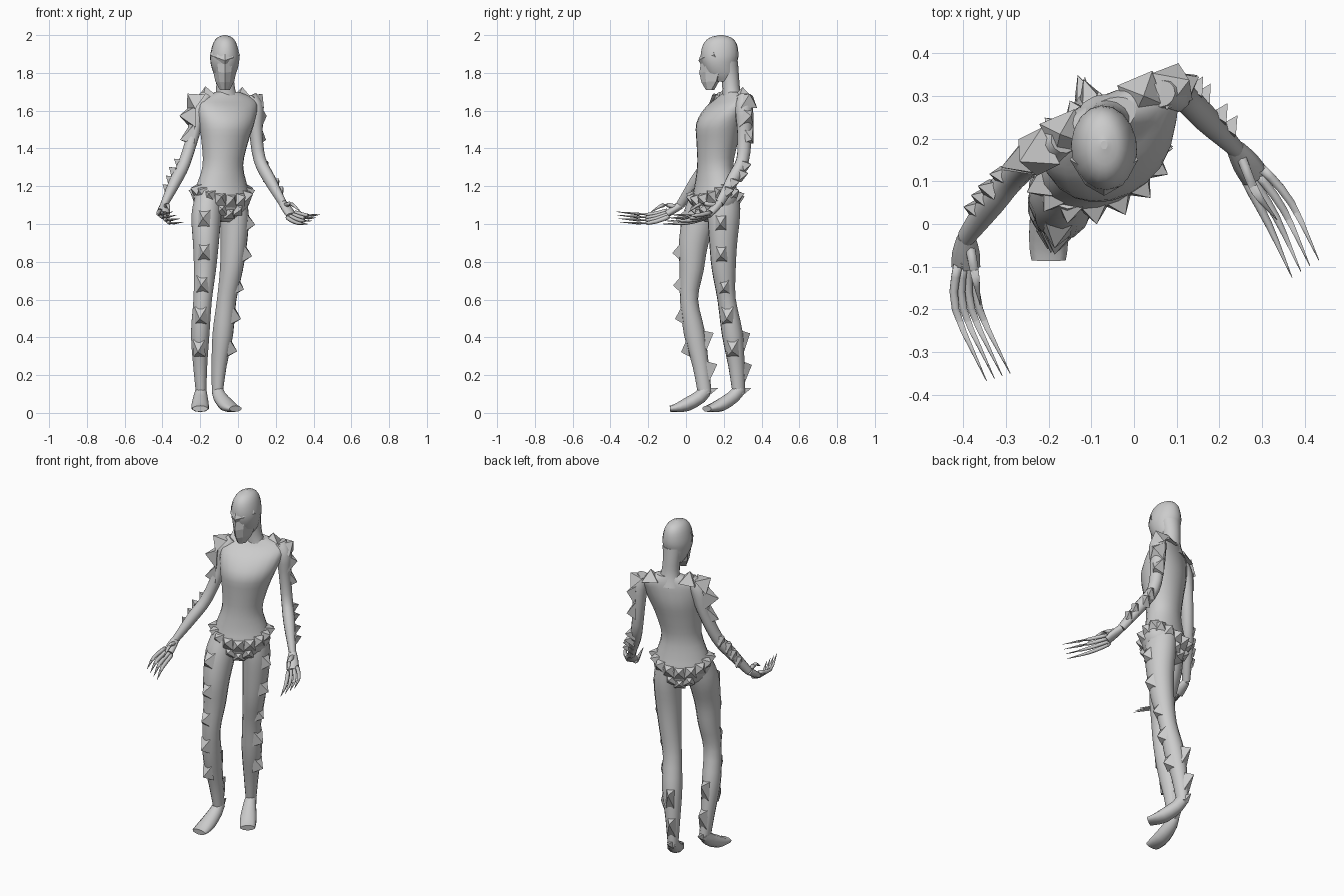
import bpy, bmesh, math
from mathutils import Vector as V


def add_mesh(name, verts, faces, smooth):
    bm = bmesh.new()
    vs = [bm.verts.new(v) for v in verts]
    for f in faces:
        bm.faces.new([vs[i] for i in f])
    bmesh.ops.recalc_face_normals(bm, faces=bm.faces[:])
    for f in bm.faces:
        f.smooth = smooth and len(f.verts) == 4
    me = bpy.data.meshes.new(name)
    bm.to_mesh(me)
    bm.free()
    ob = bpy.data.objects.new(name, me)
    bpy.context.scene.collection.objects.link(ob)
    return ob


def tube(name, secs, yaw=0, n=14, steps=3, flat=False, smooth=True):
    """Loft ellipses (x, y, z, half width, half depth); returns a surface lookup by z and angle."""
    k = [V(s) for s in secs]
    k = [k[0] * 2 - k[1]] + k + [k[-1] * 2 - k[-2]]
    path = []
    for p0, p1, p2, p3 in zip(k, k[1:], k[2:], k[3:]):
        for i in range(steps):
            t = i / steps
            path.append(0.5 * (2 * p1 + (p2 - p0) * t + (2 * p0 - 5 * p1 + 4 * p2 - p3) * t * t
                               + (3 * p1 - p0 - 3 * p2 + p3) * t ** 3))
    path.append(k[-2])
    ya = math.radians(yaw)
    right, front = V((math.cos(ya), math.sin(ya), 0)), V((math.sin(ya), -math.cos(ya), 0))
    frames = []
    for i, p in enumerate(path):
        d = path[min(i + 1, len(path) - 1)] - path[max(i - 1, 0)]
        t = V((0, 0, -1)) if flat else V(d[:3]).normalized()
        u = (right - t * right.dot(t)).normalized()
        f = t.cross(u)
        if f.dot(front) < 0:
            f = -f
        frames.append((V(p[:3]), u, f, max(p[3], .001), max(p[4], .001)))

    def at(fr, ang):
        c, u, f, a, b = fr
        return c + u * a * math.sin(ang) + f * b * math.cos(ang)

    verts = [at(fr, 2 * math.pi * j / n) for fr in frames for j in range(n)]
    faces = [(i * n + j, i * n + (j + 1) % n, (i + 1) * n + (j + 1) % n, (i + 1) * n + j)
             for i in range(len(frames) - 1) for j in range(n)]
    faces += [tuple(range(n)), tuple(range(len(verts) - n, len(verts)))]
    add_mesh(name, verts, faces, smooth)

    def surf(z, deg):
        c, u, f, a, b = min(frames, key=lambda q: abs(q[0].z - z))
        ang = math.radians(deg)
        nor = u * math.sin(ang) / a + f * math.cos(ang) / b
        return at((V((c.x, c.y, z)), u, f, a, b), ang), nor.normalized()
    return surf


def spikes(name, items):
    """Pyramids: (base point, direction, half width, half length, height, lift of the tip)."""
    verts, faces = [], []
    for p, d, w, l, h, lift in items:
        d = V(d).normalized()
        p = V(p) - d * .012
        ref = V((0, 0, 1)) if abs(d.z) < .8 else V((.39, -.92, 0))
        s = d.cross(ref).normalized()
        up = s.cross(d)
        o = len(verts)
        verts += [p - s * w - up * l, p + s * w - up * l, p + s * w + up * l, p - s * w + up * l,
                  p + d * (h + .012) + up * lift]
        faces += [(o, o + 1, o + 2, o + 3)] + [(o + i, o + (i + 1) % 4, o + 4) for i in range(4)]
    add_mesh(name, verts, faces, False)


def lerp(a, b, t):
    return V(a) * (1 - t) + V(b) * t


# torso, turned towards the front right
torso = tube("torso", [
    (-.08, .15, 1.01, .03, .05), (-.085, .155, 1.06, .12, .10), (-.085, .155, 1.13, .158, .115),
    (-.085, .155, 1.2, .142, .102), (-.08, .155, 1.31, .111, .092), (-.07, .165, 1.43, .127, .105),
    (-.06, .178, 1.53, .152, .117), (-.057, .208, 1.61, .17, .093), (-.055, .24, 1.66, .16, .06),
    (-.057, .25, 1.70, .065, .042)], yaw=26, n=20, flat=True)

# neck and skull
tube("neck", [(-.06, .25, 1.64, .075, .055), (-.065, .24, 1.71, .052, .047),
              (-.07, .232, 1.79, .05, .048), (-.07, .22, 1.86, .06, .055)], n=14, flat=True)
tube("head", [(-.07, .185, 2.0, .008, .01), (-.07, .183, 1.985, .042, .06), (-.07, .18, 1.95, .064, .09),
              (-.07, .178, 1.89, .077, .100), (-.07, .178, 1.84, .073, .09),
              (-.07, .19, 1.79, .056, .078), (-.07, .2, 1.755, .035, .05)], yaw=4, n=18, flat=True)

# faceted face mask: shallow V brow, cheeks and pointed chin
rows = [(1.93, 1.935, .062, .092, .14), (1.895, 1.865, .08, .066, .15), (1.875, 1.845, .074, .078, .16),
        (1.81, 1.80, .062, .07, .175), (1.755, 1.75, .05, .082, .16), (1.71, 1.71, .026, .105, .135)]
mv, mf = [], []
for zs, zc, hw, yc, ys in rows:
    for c in (-1, -.55, 0, .55, 1):
        mv.append((-.07 + hw * c, yc + (ys - yc) * abs(c) ** 2, zc + (zs - zc) * abs(c)))
    mv.append((-.07, ys + .015, zs))
for r in range(len(rows) - 1):
    for c in range(6):
        a, b = r * 6 + c, r * 6 + (c + 1) % 6
        mf.append((a, b, b + 6, a + 6))
mf += [tuple(range(6)), tuple(range(len(mv) - 6, len(mv)))]
add_mesh("face_mask", mv, mf, False)

# legs and tiptoe feet
leg_r = tube("right_leg", [
    (-.155, .115, 1.15, .07, .085), (-.168, .075, 1.04, .08, .09), (-.17, .04, .9, .07, .078),
    (-.175, .03, .76, .06, .064), (-.187, .016, .6, .05, .048), (-.2, .045, .42, .05, .056),
    (-.2, .078, .25, .038, .043), (-.195, .1, .1, .028, .036)])
leg_l = tube("left_leg", [
    (-.03, .2, 1.15, .07, .085), (-.018, .2, 1.04, .075, .088), (-.022, .197, .9, .07, .075),
    (-.035, .2, .76, .061, .064), (-.06, .215, .6, .052, .048), (-.08, .245, .42, .055, .056),
    (-.1, .267, .25, .04, .044), (-.11, .28, .1, .028, .034)], yaw=20)
foot_r = [(-.195, .108, .13, .028, .034), (-.198, .075, .085, .038, .036), (-.2, 0, .042, .047, .035),
          (-.2, -.055, .026, .047, .022), (-.2, -.085, .022, .042, .016)]
foot_l = [(-.11, .288, .13, .028, .034), (-.097, .25, .085, .036, .036), (-.06, .185, .042, .046, .035),
          (-.03, .135, .026, .045, .022), (-.013, .11, .022, .04, .016)]
tube("right_foot", foot_r, n=10, steps=2)
tube("left_foot", foot_l, yaw=30, n=10, steps=2)

# arms
arm_r = tube("right_arm", [
    (-.165, .195, 1.68, .035, .03), (-.205, .175, 1.61, .046, .048), (-.235, .16, 1.48, .034, .04),
    (-.285, .11, 1.32, .032, .034), (-.33, .055, 1.23, .032, .034), (-.393, -.03, 1.1, .02, .024)],
    yaw=15, n=12)
arm_l = tube("left_arm", [
    (.065, .305, 1.68, .035, .03), (.09, .307, 1.61, .044, .048), (.095, .31, 1.48, .034, .04),
    (.115, .3, 1.34, .032, .034), (.165, .25, 1.24, .032, .034), (.237, .178, 1.11, .02, .024)],
    yaw=25, n=12)

# hands: palm, four long pointed fingers and a thumb
hands = {
    "right": ((-.393, -.03, 1.1), ((-.413, -.1, 1.07), (-.375, -.1, 1.035)),
              ((-.418, -.2, 1.05), (-.362, -.2, 1.005)), ((-.345, -.368, 1.065), (-.29, -.35, 1.01)),
              ((-.385, -.05, 1.09), (-.372, -.12, 1.1), (-.36, -.19, 1.06)), 0),
    "left": ((.237, .178, 1.11), ((.302, .128, 1.06), (.265, .095, 1.03)),
             ((.368, .05, 1.045), (.315, .0, 1.005)), ((.433, -.085, 1.05), (.37, -.125, 1.0)),
             ((.25, .16, 1.1), (.285, .075, 1.105), (.335, .01, 1.06)), 35)}
for side, (wrist, kn, mid, tip, thumb, yaw) in hands.items():
    kc = lerp(*kn, .5)
    tube(side + "_palm", [(*wrist, .022, .022), (*lerp(wrist, kc, .5), .032, .02), (*kc, .034, .018)],
         yaw=yaw, n=8, steps=2)
    for i in range(4):
        t = i / 3
        k = lerp(*kn, t)
        tube(f"{side}_finger_{i + 1}", [(*lerp(kc, k, .6), .011, .011), (*k, .012, .012),
             (*lerp(*mid, t), .010, .010), (*lerp(*tip, t), .001, .001)], yaw=yaw, n=6)
    tube(side + "_thumb", [(*p, r, r) for p, r in zip(thumb, (.013, .011, .001))], yaw=yaw, n=6)

# belt of pyramids dipping to a V at front and back
belt = []
for i in range(16):
    ang = i * 22.5
    dip = abs(math.cos(math.radians(ang))) ** 1.5
    p, d = torso(1.175 - .05 * dip, ang)
    belt.append((p, d + V((0, 0, .15)), .034, .036, .036, .01))
for base in (0, 180):
    for a, z in ((-22, 1.08), (22, 1.08), (0, 1.06)):
        p, d = torso(z, base + a)
        belt.append((p, d, .032, .034, .022, 0))
spikes("belt_spikes", belt)

# leg spikes: outer front row, calf and heel
for side, leg, ang, yh in (("right", leg_r, -8, V((-.195, .135, .115))),
                           ("left", leg_l, 62, V((-.115, .312, .115)))):
    rows = [(*leg(z, ang), .032, .045, .034, -.012) for z in (1.01, .85, .68, .52, .35)]
    rows += [(*leg(z, 180), .024, .055, .045, .03) for z in (.375, .215)]
    rows.append((yh, (0, 1, .1), .014, .02, .035, .012))
    spikes(side + "_leg_spikes", rows)

# shoulder and upper arm plates, forearm spikes
spikes("right_shoulder_spikes", [
    ((-.165, .21, 1.675), (-.15, 0, 1), .045, .045, .055, 0),
    ((-.23, .165, 1.655), (-.7, -.35, .65), .048, .048, .055, 0),
    ((-.25, .155, 1.57), (-.95, -.35, .05), .045, .055, .065, 0),
    ((-.255, .145, 1.475), (-.95, -.35, 0), .036, .05, .055, -.03)])
spikes("left_shoulder_spikes", [
    ((.02, .3, 1.675), (.05, 0, 1), .045, .045, .05, 0),
    ((.098, .325, 1.655), (.65, .25, .7), .046, .046, .048, 0),
    ((.115, .325, 1.57), (.85, .45, .05), .042, .055, .042, 0),
    ((.113, .33, 1.475), (.85, .45, 0), .036, .05, .04, -.03)])
for side, arm, ang in (("right", arm_r, -105), ("left", arm_l, 125)):
    spikes(side + "_forearm_spikes",
           [(*arm(z, ang), .022, .032, .032, .022) for z in (1.305, 1.26, 1.215, 1.17)])
